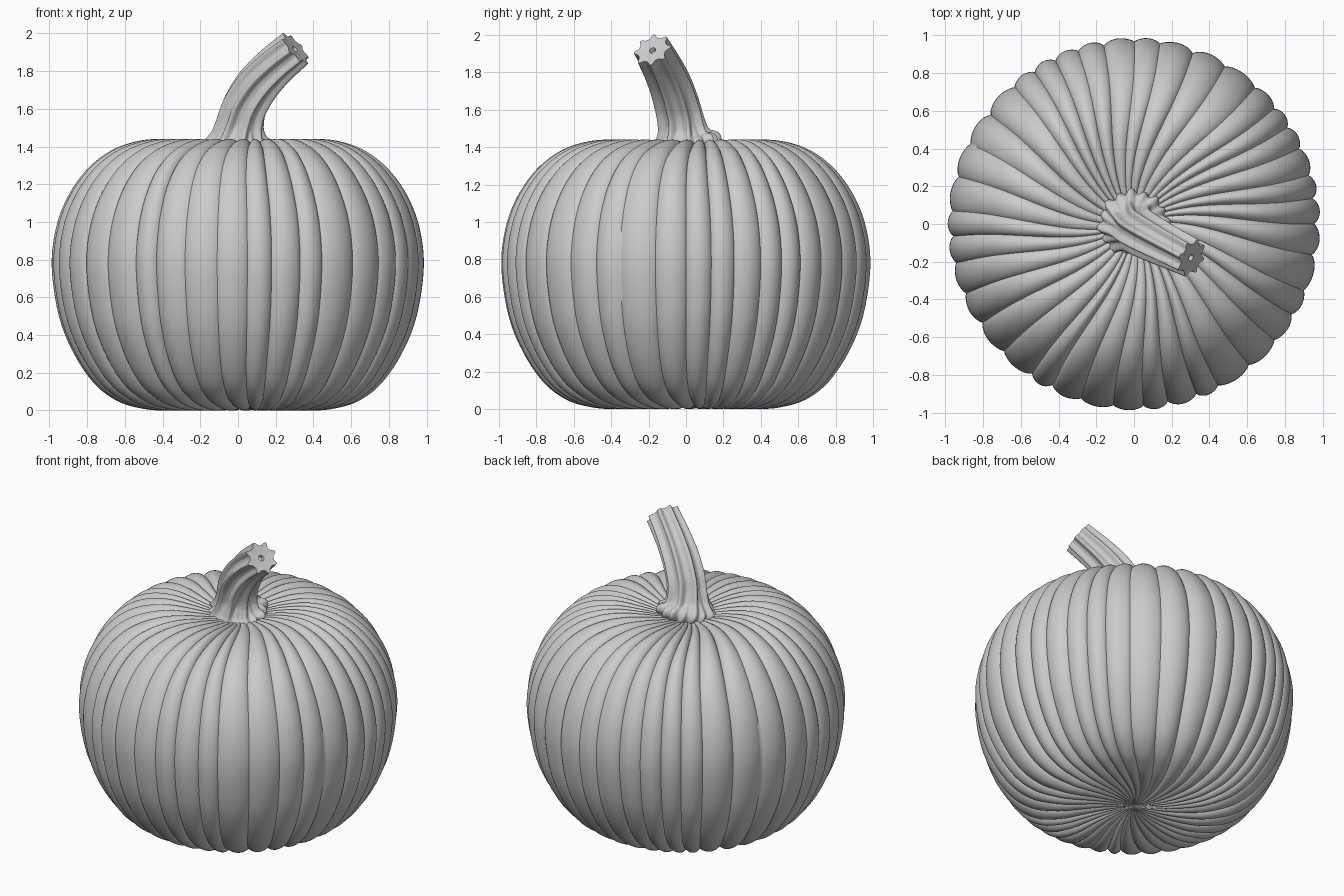
import bpy, math, random
from mathutils import Vector

random.seed(4)
if "Cube" in bpy.data.objects:
    bpy.data.objects.remove(bpy.data.objects["Cube"])

grey = bpy.data.materials.new("plain_grey")
grey.use_nodes = True
COLOUR = (0.6, 0.6, 0.6, 1)
grey.diffuse_color = COLOUR
grey.node_tree.nodes["Principled BSDF"].inputs["Base Color"].default_value = COLOUR


def smooth_path(points, steps):
    """Catmull-Rom samples through the given points."""
    p = [Vector(q) for q in points]
    p = [2 * p[0] - p[1]] + p + [2 * p[-1] - p[-2]]
    out = []
    for a, b, c, d in zip(p, p[1:], p[2:], p[3:]):
        for i in range(steps):
            t = i / steps
            out.append(0.5 * (2 * b + (c - a) * t + (2 * a - 5 * b + 4 * c - d) * t * t
                              + (3 * b - a - 3 * c + d) * t ** 3))
    return out + [p[-2]]


def loft(name, rings, sharp):
    """Skin closed rings of equal length and cap both ends."""
    n = len(rings[0])
    verts = [v for ring in rings for v in ring]
    faces = [(k * n + i, k * n + (i + 1) % n, (k + 1) * n + (i + 1) % n, (k + 1) * n + i)
             for k in range(len(rings) - 1) for i in range(n)]
    last = (len(rings) - 1) * n
    faces += [tuple(reversed(range(n))), tuple(range(last, last + n))]
    mesh = bpy.data.meshes.new(name)
    mesh.from_pydata(verts, [], faces)
    mesh.materials.append(grey)
    obj = bpy.data.objects.new(name, mesh)
    bpy.context.collection.objects.link(obj)
    bpy.ops.object.select_all(action='DESELECT')
    obj.select_set(True)
    bpy.context.view_layer.objects.active = obj
    bpy.ops.object.shade_smooth_by_angle(angle=math.radians(sharp))
    return obj


# Ribbed body: a revolved profile, pressed inwards along uneven grooves
RIBS, PER_RIB = 38, 14
profile = smooth_path([(0.01, 0.025), (0.2, 0.01), (0.4, 0), (0.52, 0.012), (0.64, 0.05),
                       (0.76, 0.14), (0.87, 0.3), (0.95, 0.5), (0.988, 0.76), (0.965, 0.97),
                       (0.9, 1.14), (0.8, 1.28), (0.68, 1.375), (0.55, 1.425), (0.42, 1.44),
                       (0.28, 1.425), (0.15, 1.4), (0.01, 1.39)], 5)
widths = [random.uniform(0.75, 1.3) for _ in range(RIBS)]
depths = [random.uniform(0.02, 0.034) for _ in range(RIBS)]
scale = 2 * math.pi / sum(widths)
columns = []   # angle and groove depth of each column
start = 0
for rib in range(RIBS):
    for j in range(PER_RIB):
        t = j / PER_RIB
        lobe = math.sin(math.pi * t) ** 0.7
        depth = depths[rib] * (1 - t) + depths[(rib + 1) % RIBS] * t
        columns.append((start + t * widths[rib] * scale, depth * (1 - lobe)))
    start += widths[rib] * scale

rings = []
for k, p in enumerate(profile):
    tangent = profile[min(k + 1, len(profile) - 1)] - profile[max(k - 1, 0)]
    normal = Vector((tangent.y, -tangent.x)).normalized()
    fade = min(1, p.x / 0.5)
    swirl = 0.35 * (1 - min(1, p.x / 0.9)) ** 2
    ring = []
    for angle, groove in columns:
        q = p - normal * groove * fade
        a = angle + swirl
        ring.append((q.x * math.cos(a), q.x * math.sin(a), q.y))
    rings.append(ring)
loft("pumpkin_body", rings, 60)

# Fluted stem: bent, twisted, with a flared and finely lobed foot
path = smooth_path([(0, 0, 1.385), (0, -0.005, 1.42), (0.002, -0.015, 1.46), (0.01, -0.025, 1.52),
                    (0.035, -0.045, 1.61), (0.1, -0.08, 1.72), (0.19, -0.125, 1.82),
                    (0.305, -0.18, 1.92)], 5)
radii = smooth_path([(0.165, 0), (0.178, 0), (0.135, 0), (0.114, 0), (0.108, 0),
                     (0.103, 0), (0.096, 0), (0.09, 0)], 5)
FLUTES, SIDES = 8, 160


def stem_ring(centre, direction, radius, foot, twist, flute=0.14):
    side = Vector((0, 1, 0)).cross(direction).normalized()
    up = direction.cross(side)
    ring = []
    for i in range(SIDES):
        a = 2 * math.pi * i / SIDES
        coarse = flute * math.cos(FLUTES * a) + flute / 4 * math.cos(2 * FLUTES * a)
        fine = 0.08 * math.cos(2 * FLUTES * a)
        r = radius * (1 + coarse * (1 - foot) + fine * foot)
        ring.append(centre + r * (math.cos(a + twist) * side + math.sin(a + twist) * up))
    return ring


rings = []
last = len(path) - 1
for k, c in enumerate(path):
    d = (path[min(k + 1, last)] - path[max(k - 1, 0)]).normalized()
    t = k / last
    rings.append(stem_ring(c, d, radii[k].x, max(0, 1 - t * 2.2), 0.7 * t))

# Cut end with a small central pit
for radius, sink, flute in ((0.06, 0.003, 0.1), (0.018, 0.004, 0), (0.012, 0.025, 0)):
    rings.append(stem_ring(path[-1] - d * sink, d, radius, 0, 0.7, flute))
loft("stem", rings, 50)
